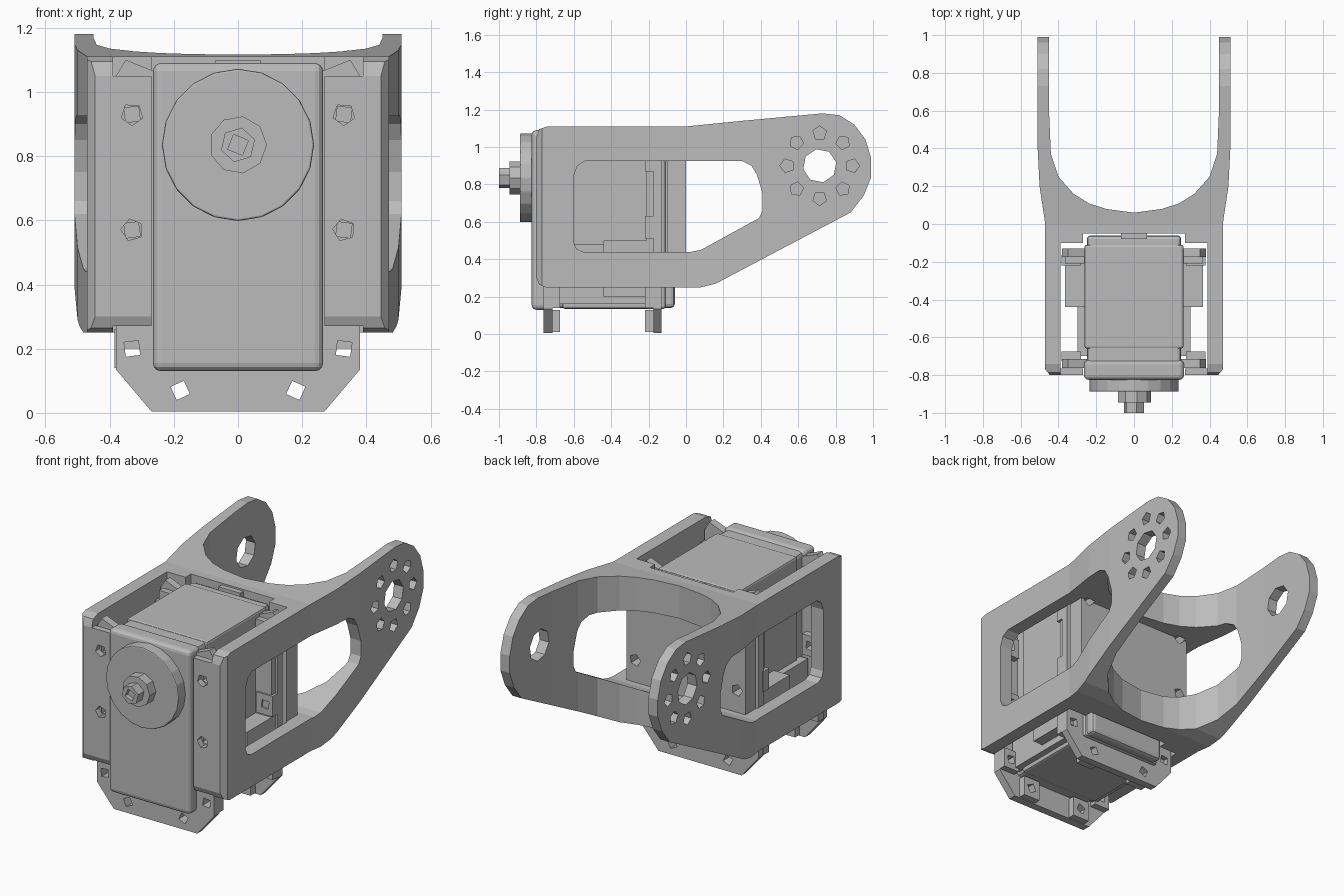
import bpy, bmesh, math
from mathutils import Vector

cube = bpy.data.objects.get("Cube")
if cube:
    bpy.data.objects.remove(cube, do_unlink=True)

grey = bpy.data.materials.new("light_grey_plastic")
grey.use_nodes = True
COLOUR = (0.5, 0.5, 0.5, 1)
grey.diffuse_color = COLOUR
grey.node_tree.nodes["Principled BSDF"].inputs["Base Color"].default_value = COLOUR


def prism(name, pts, axis, lo, hi, bevel=0, segments=2):
    """Extrude a 2D outline along an axis, keeping the other axes in order."""
    bm = bmesh.new()
    def place(p, d):
        c = list(p)
        c.insert("xyz".index(axis), d)
        return bm.verts.new(c)
    a = [place(p, lo) for p in pts]
    b = [place(p, hi) for p in pts]
    n = len(pts)
    bm.faces.new(a)
    bm.faces.new(b[::-1])
    for i in range(n):
        j = (i + 1) % n
        bm.faces.new((a[j], a[i], b[i], b[j]))
    bmesh.ops.recalc_face_normals(bm, faces=bm.faces)
    if bevel:
        bmesh.ops.bevel(bm, geom=list(bm.edges), offset=bevel, segments=segments,
                        affect='EDGES', profile=0.5)
    me = bpy.data.meshes.new(name)
    bm.to_mesh(me)
    bm.free()
    me.materials.append(grey)
    ob = bpy.data.objects.new(name, me)
    bpy.context.scene.collection.objects.link(ob)
    return ob


def box(name, x, y, z, bevel=0, segments=2):
    pts = [(x[0], y[0]), (x[1], y[0]), (x[1], y[1]), (x[0], y[1])]
    return prism(name, pts, "z", z[0], z[1], bevel, segments)


def rod(name, axis, centre, r, lo, hi, sides, bevel=0, turn=0):
    pts = [(centre[0] + r * math.cos(turn + math.tau * i / sides),
            centre[1] + r * math.sin(turn + math.tau * i / sides)) for i in range(sides)]
    return prism(name, pts, axis, lo, hi, bevel)


def mirrored(half):
    """Close a half outline by reflecting its first coordinate."""
    return half + [(-u, v) for u, v in reversed(half) if abs(u) > 1e-6]


def boolean(ob, tools, op='DIFFERENCE'):
    for t in tools:
        m = ob.modifiers.new("cut", 'BOOLEAN')
        m.operation, m.solver, m.object = op, 'EXACT', t
        bpy.context.view_layer.objects.active = ob
        bpy.ops.object.modifier_apply(modifier=m.name)
        bpy.data.objects.remove(t, do_unlink=True)


# Fork bracket: plan outline crossed with side outline
plan = mirrored([(0, .06), (.15, .08), (.24, .11), (.32, .16), (.4, .25), (.44, .37),
                 (.45, .6), (.45, 1), (.51, 1), (.51, .4), (.5, .2), (.47, 0),
                 (.47, -.77), (.445, -.8)])
side = [(-.8, .3), (-.785, .265), (-.75, .25), (.08, .25), (.16, .27), (.88, .65),
        (.95, .74), (.99, .84), (.99, .94), (.96, 1.04), (.9, 1.12), (.82, 1.17),
        (.73, 1.18), (.3, 1.14), (0, 1.11), (-.74, 1.11), (-.785, 1.095), (-.8, 1.05)]
bracket = prism("fork_bracket", plan, "z", 0.1, 1.3)
boolean(bracket, [prism("side_cutter", side, "x", -.7, .7)], 'INTERSECT')

# Servo bay, front opening and lowered front flanges
boolean(bracket, [box("bay", (-.39, .39), (-.765, -.1), (0, 1.4)),
                  box("opening", (-.27, .27), (-.9, -.05), (0, 1.4)),
                  box("flange_top", (-.389, .389), (-.9, -.7), (1.05, 1.4)),
                  box("flange_bottom", (-.389, .389), (-.9, -.7), (0, .27))])

# Side windows, open right across behind the back wall
rear = [(0, .925), (.3, .925), (.35, .9), (.38, .85), (.41, .75), (.41, .66),
        (.39, .62), (.08, .45), (.03, .44), (0, .44)]
front = [(-.55, .44), (-.585, .455), (-.6, .49), (-.6, .85), (-.58, .9), (-.54, .925)]
window = rear[:-1] + front
boolean(bracket, [prism("rear_window", rear, "x", -.7, .7)])
for s in (-1, 1):
    lo, hi = sorted((s * .385, s * .7))
    boolean(bracket, [prism("window", window, "x", lo, hi)])

# Pivot holes with a ring of blind screw pockets on the outside
pivot = (.715, .9)
boolean(bracket, [rod("pivot_hole", "x", pivot, .09, -.7, .7, 8, turn=.2)])
for s in (-1, 1):
    lo, hi = sorted((s * .46, s * .6))
    for k in range(8):
        a = math.tau * k / 8
        c = (pivot[0] + .175 * math.cos(a), pivot[1] + .175 * math.sin(a))
        boolean(bracket, [rod("pocket", "x", c, .038, lo, hi, 5, turn=a)])

# Screw holes through the flanges and back wall
for s in (-1, 1):
    for z in (.57, .93):
        boolean(bracket, [rod("screw_hole", "y", (s * .33, z), .035, -.9, .02, 5, turn=z)])

# Servo body with front cover and rear cable socket
box("servo_body", (-.25, .25), (-.78, -.06), (.14, 1.08), .02)
box("servo_front_cover", (-.265, .265), (-.825, -.72), (.13, 1.09), .025, 3)
box("servo_rear_cover", (-.262, .262), (-.66, -.11), (.135, 1.085), .012)
box("cable_socket", (-.07, .07), (-.08, -.02), (1.02, 1.1))

# Mounting frames: chamfered feet below, ears up each side
frame = mirrored([(0, .005), (.27, .005), (.38, .135), (.38, 1.05), (.35, 1.1),
                  (.25, 1.06), (.25, .2), (0, .2)])
screws = [(s * x, z) for s in (-1, 1) for x, z in ((.33, .2), (.18, .07), (.33, .57), (.33, .93))]
for name, y0, y1, inner in (("front", -.763, -.715, -.675), ("rear", -.175, -.13, -.22)):
    plate = prism(name + "_mounting_frame", frame, "y", y0, y1)
    start = y1 - .01 if name == "front" else y0 + .01
    lo, hi = sorted((start, inner))
    bosses = [box("boss", (x - .055, x + .055 if abs(x) < .3 else x + .049), (lo, hi),
                  (z - .06, z + .06)) for x, z in screws]
    boolean(plate, bosses, 'UNION')
    boolean(plate, [rod("screw_hole", "y", (x, z), .032, y0 - .1, y1 + .1, 4, turn=x * 2)
                    for x, z in screws])

# Side ribs between the frames
for s, label in ((-1, "right"), (1, "left")):
    x = sorted((s * .24, s * .365))
    box(label + "_side_block", x, (-.44, -.16), (.2, .5))
    box(label + "_lower_rail", sorted((s * .24, s * .3)), (-.7, -.16), (.16, .48))
    box(label + "_rear_rib", x, (-.21, -.155), (.5, 1.05))

# Output horn with hub and splined tip
axle = (0, .835)
rod("horn_disc", "y", axle, .237, -.888, -.81, 20, .006)
hub = rod("horn_hub", "y", axle, .09, -.945, -.88, 9)
tip = rod("horn_screw", "y", axle, .055, -1, -.93, 6, turn=.3)
boolean(tip, [rod("socket", "y", axle, .035, -1.1, -.975, 4, turn=.4)])
